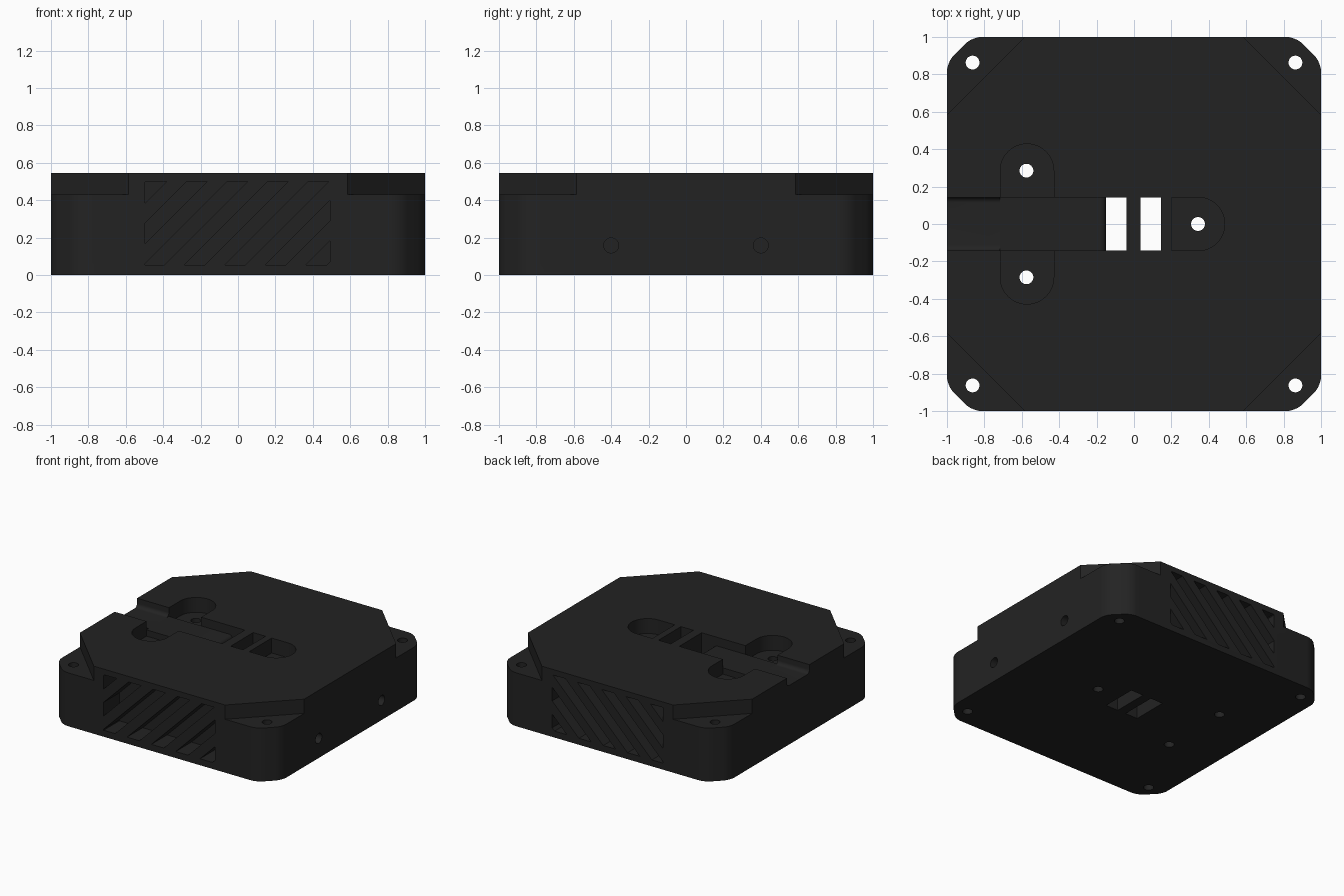
import bpy, bmesh, math
from mathutils import Matrix, Vector

if "Cube" in bpy.data.objects:
    bpy.data.objects.remove(bpy.data.objects["Cube"])

H = 0.545          # overall height
STEP = 0.43        # corner ledge height
FLOOR = H - 0.07   # cable channel floor
POCKET = H - 0.12  # screw pocket floor

dark = bpy.data.materials.new("matte_black")
dark.diffuse_color = (0.0165, 0.0165, 0.0165, 1)
dark.use_nodes = True
dark.node_tree.nodes["Principled BSDF"].inputs["Base Color"].default_value = dark.diffuse_color


def prism(name, loops, lo, hi, axis="z"):
    """Extrude 2D loops along an axis: z uses (x,y), y uses (x,z), x uses (y,z)."""
    place = {"z": lambda a, b, t: (a, b, t),
             "y": lambda a, b, t: (a, t, b),
             "x": lambda a, b, t: (t, a, b)}[axis]
    bm = bmesh.new()
    for loop in loops:
        face = bm.faces.new([bm.verts.new(place(a, b, lo)) for a, b in loop])
        ext = bmesh.ops.extrude_face_region(bm, geom=[face])
        moved = [v for v in ext["geom"] if isinstance(v, bmesh.types.BMVert)]
        bmesh.ops.translate(bm, verts=moved, vec=place(0, 0, hi - lo))
    bmesh.ops.recalc_face_normals(bm, faces=bm.faces)
    me = bpy.data.meshes.new(name)
    bm.to_mesh(me)
    bm.free()
    ob = bpy.data.objects.new(name, me)
    bpy.context.collection.objects.link(ob)
    return ob


def rect(x0, x1, y0, y1):
    return [(x0, y0), (x1, y0), (x1, y1), (x0, y1)]


def arc(cx, cy, r, a0, a1, n):
    return [(cx + r * math.cos(math.radians(a0 + (a1 - a0) * i / n)),
             cy + r * math.sin(math.radians(a0 + (a1 - a0) * i / n)))
            for i in range(n + 1)]


def circle(cx, cy, r, n=32):
    return arc(cx, cy, r, 0, 360, n)[:-1]


def boolean(target, cutter, op="DIFFERENCE"):
    """Apply a boolean and remove the cutter."""
    mod = target.modifiers.new("cut", "BOOLEAN")
    mod.object, mod.operation, mod.solver = cutter, op, "EXACT"
    bpy.context.view_layer.objects.active = target
    bpy.ops.object.modifier_apply(modifier=mod.name)
    bpy.data.objects.remove(cutter)


# Housing block: chamfered square with softened vertical edges
C = 0.865
outline = [(-C, -1), (C, -1), (1, -C), (1, C), (C, 1), (-C, 1), (-1, C), (-1, -C)]
housing = prism("housing", [outline], 0, H)
bm = bmesh.new()
bm.from_mesh(housing.data)
upright = [e for e in bm.edges if abs(e.verts[0].co.z - e.verts[1].co.z) > 0.1]
bmesh.ops.bevel(bm, geom=upright, offset=0.05, segments=6, profile=0.5, affect="EDGES")
bm.to_mesh(housing.data)
bm.free()

# Corner ledges
K = 0.585
corners = [(sx, sy) for sx in (-1, 1) for sy in (-1, 1)]
boolean(housing, prism("ledge_cut", [
    [(sx * 1.1, sy * (K - 0.1)), (sx * 1.1, sy * 1.1), (sx * (K - 0.1), sy * 1.1)]
    for sx, sy in corners], STEP, H + 0.1))

# Screw pockets with one round end
R = 0.143
boolean(housing, prism("pocket_cut", [
    [(-0.715, 0.1), (-0.429, 0.1)] + arc(-0.572, 0.285, R, 0, 180, 24),
    [(-0.429, -0.1), (-0.715, -0.1)] + arc(-0.572, -0.285, R, 180, 360, 24),
    [(0.2, 0.143), (0.2, -0.143)] + arc(0.342, 0, R, -90, 90, 24)], POCKET, H + 0.1))
# Keep the channel strip between the two side pockets at channel height
boolean(housing, prism("strip", [rect(-0.715, -0.429, -0.143, 0.143)],
                       POCKET - 0.05, FLOOR), "UNION")

# Cable channel: filleted at the outer end, square further in
f = 0.03
trough = ([(0.143, H + 0.1), (-0.143, H + 0.1)]
          + arc(-0.143 + f, FLOOR + f, f, 180, 270, 6)
          + arc(0.143 - f, FLOOR + f, f, 270, 360, 6))
boolean(housing, prism("outer_channel_cut", [trough], -1.1, -0.715, "x"))
lip = ([(-0.716, H + 0.1), (-0.716, FLOOR)]
       + arc(-0.18, FLOOR - f, f, 90, 0, 6) + [(-0.1, FLOOR - f), (-0.1, H + 0.1)])
boolean(housing, prism("inner_channel_cut", [lip], -0.143, 0.143, "y"))

# Strap slots through the middle
boolean(housing, prism("slot_cut", [rect(-0.15, -0.04, -0.143, 0.143),
                                    rect(0.035, 0.145, -0.143, 0.143)], -0.1, H + 0.1))

# Screw holes, straight through
spots = [(sx * 0.863, sy * 0.863) for sx, sy in corners]
spots += [(-0.575, 0.285), (-0.575, -0.285), (0.342, 0)]
boolean(housing, prism("screw_hole_cut", [circle(x, y, 0.037) for x, y in spots],
                       -0.1, H + 0.1))

# Blind holes on one side
boolean(housing, prism("side_hole_cut", [circle(y, 0.158, 0.04) for y in (-0.4, 0.4)],
                       0.8, 1.1, "x"))

# Slanted grille slots on the front and back
Z0, Z1 = 0.052, 0.5
for lo, hi in ((-1.1, -0.8), (0.8, 1.1)):
    slats = []
    for k in range(-1, 6):
        a = -0.275 + 0.217 * k
        slats.append([(a - 0.6, Z1 - 0.6), (a + 0.11 - 0.6, Z1 - 0.6),
                      (a + 0.11 + 0.1, Z1 + 0.1), (a + 0.1, Z1 + 0.1)])
    grille = prism("grille_cut", slats, lo, hi, "y")
    boolean(grille, prism("grille_frame", [rect(-0.497, 0.493, Z0, Z1)],
                          lo - 0.05, hi + 0.05, "y"), "INTERSECT")
    boolean(housing, grille)

# Finish
housing.data.materials.clear()
housing.data.materials.append(dark)
for p in housing.data.polygons:
    p.material_index = 0
bpy.ops.object.select_all(action="DESELECT")
housing.select_set(True)
bpy.context.view_layer.objects.active = housing
bpy.ops.object.shade_smooth_by_angle(angle=math.radians(30))
